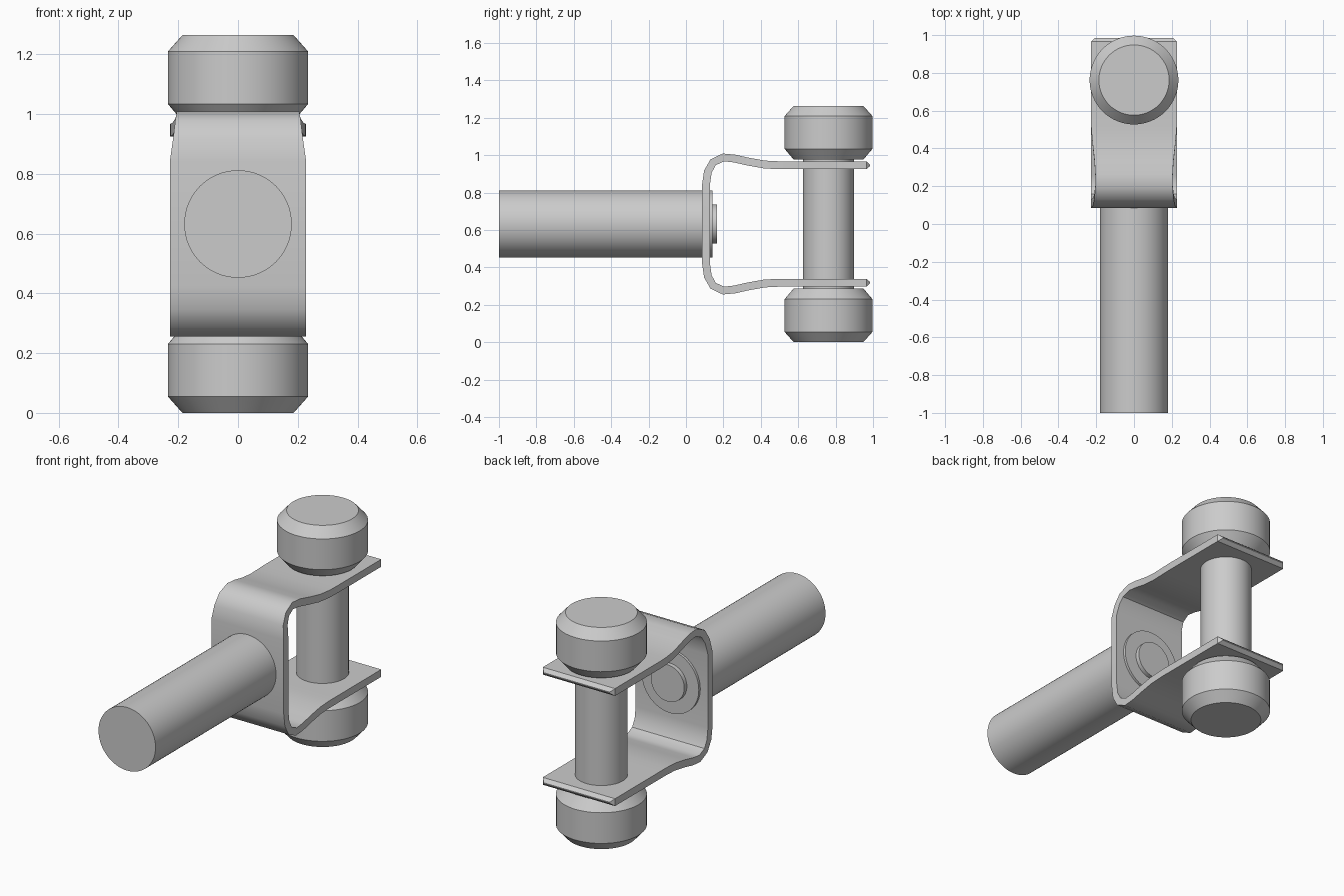
import bpy, bmesh, math
from mathutils import Vector

if "Cube" in bpy.data.objects:
    bpy.data.objects.remove(bpy.data.objects["Cube"])

ZC = 0.632      # mid height of the symmetric fork
AXLE_Y = 0.762


def finish(name, bm, angle=30):
    bmesh.ops.recalc_face_normals(bm, faces=bm.faces)
    mesh = bpy.data.meshes.new(name)
    bm.to_mesh(mesh)
    bm.free()
    ob = bpy.data.objects.new(name, mesh)
    bpy.context.collection.objects.link(ob)
    bpy.ops.object.select_all(action='DESELECT')
    ob.select_set(True)
    bpy.context.view_layer.objects.active = ob
    bpy.ops.object.shade_smooth_by_angle(angle=math.radians(angle))
    return ob


def turned(name, rings, place, n=64):
    """Capped solid of revolution from (radius, distance) rings."""
    bm = bmesh.new()
    loops = [[bm.verts.new(place(r * math.cos(2 * math.pi * i / n),
                                 r * math.sin(2 * math.pi * i / n), d))
              for i in range(n)] for r, d in rings]
    for a, b in zip(loops, loops[1:]):
        for i in range(n):
            j = (i + 1) % n
            bm.faces.new((a[i], a[j], b[j], b[i]))
    bm.faces.new(loops[0])
    bm.faces.new(loops[-1])
    return finish(name, bm)


def upright(a, b, d):
    return (a, AXLE_Y + b, d)


def lying(a, b, d):
    return (a, d, ZC + b)


# Handle and the rivet head inside the fork
turned("handle", [(0.18, -1.0), (0.18, 0.142)], lying)
turned("rivet_head", [(0.105, 0.12), (0.105, 0.166)], lying)

# Axle and the two chamfered end rollers
turned("axle", [(0.136, 0.27), (0.136, 0.99)], upright)
ROLLER = [(0.186, 0.0), (0.235, 0.055), (0.235, 0.23), (0.186, 0.288)]
turned("lower_roller", ROLLER, upright)
turned("upper_roller", [(r, 2 * ZC - z) for r, z in ROLLER], upright)

# Bent strip fork: (y, height from middle, half width on the upper arm)
ARM = [(0.107, 0.21, 0.228), (0.117, 0.28, 0.217), (0.145, 0.33, 0.21),
       (0.2, 0.356, 0.205), (0.26, 0.35, 0.205), (0.33, 0.334, 0.209),
       (0.42, 0.318, 0.219), (0.5, 0.314, 0.226), (0.56, 0.314, 0.228),
       (0.965, 0.314, 0.228)]
path = [(y, -h, 0.228) for y, h, w in reversed(ARM)] + ARM
pts = [Vector((y, h)) for y, h, w in path]
bm = bmesh.new()


def section(p, nrm, half_w, half_t):
    return [bm.verts.new((x * half_w, p.x + s * nrm.x * half_t,
                          ZC + p.y + s * nrm.y * half_t))
            for x, s in ((-1, -1), (1, -1), (1, 1), (-1, 1))]


sections = []
for i, p in enumerate(pts):
    t = (pts[min(i + 1, len(pts) - 1)] - pts[max(i - 1, 0)]).normalized()
    sections.append(section(p, Vector((-t.y, t.x)), path[i][2], 0.021))
# Bevelled tips on both arms
tip = Vector((0.02, 0))
sections.insert(0, section(pts[0] + tip, Vector((0, 1)), 0.208, 0.003))
sections.append(section(pts[-1] + tip, Vector((0, 1)), 0.208, 0.003))
# The lower arm runs backwards, so its tip section needs flipping to match
sections[0] = [sections[0][k] for k in (3, 2, 1, 0)]
for a, b in zip(sections, sections[1:]):
    for k in range(4):
        m = (k + 1) % 4
        bm.faces.new((a[k], a[m], b[m], b[k]))
bm.faces.new(sections[0])
bm.faces.new(sections[-1])
finish("fork", bm, 35)
